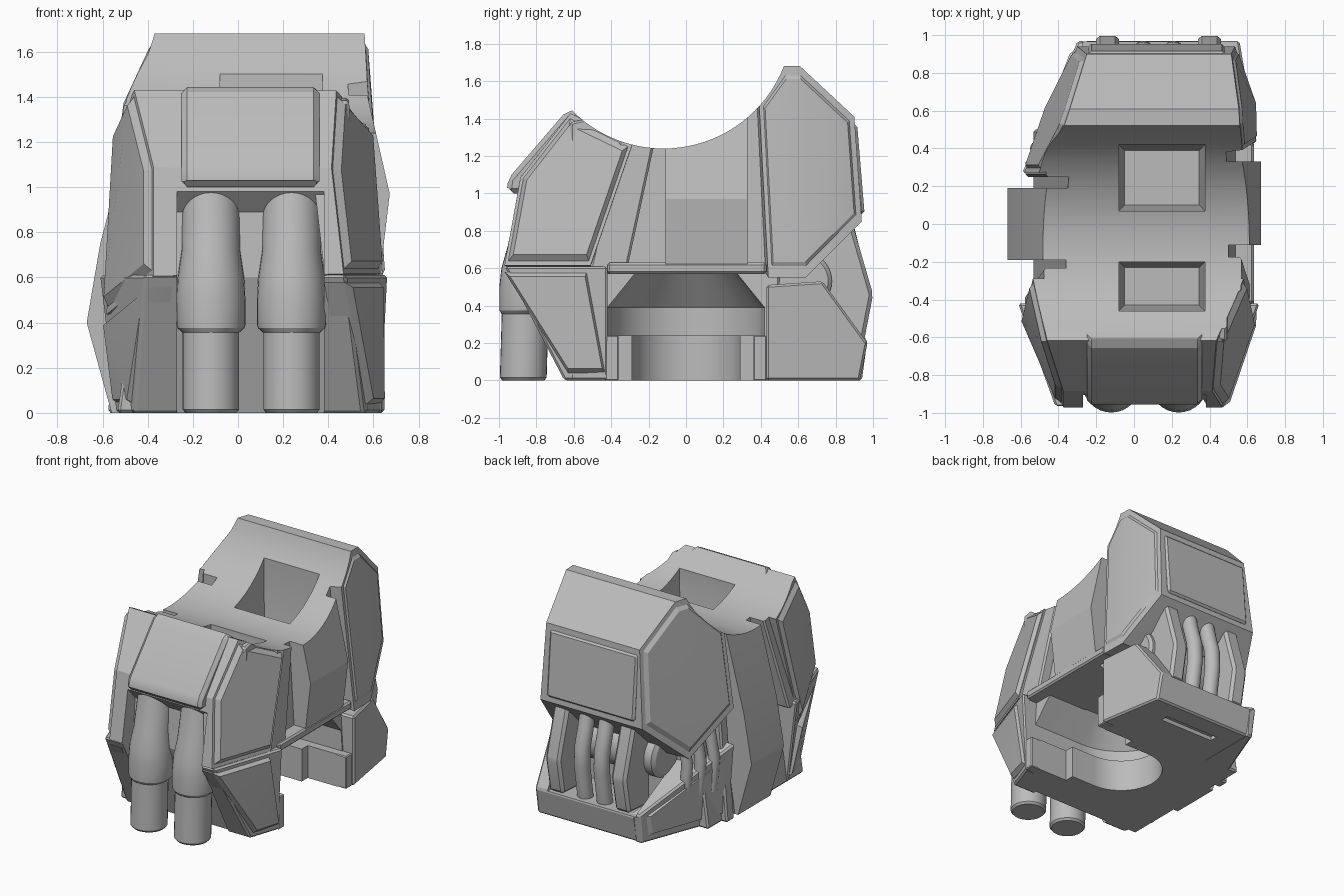
import bpy, bmesh, math
from mathutils import Vector

if "Cube" in bpy.data.objects:
    bpy.data.objects.remove(bpy.data.objects["Cube"])

grey = bpy.data.materials.new("plain grey")
grey.use_nodes = True
grey.diffuse_color = (0.5, 0.5, 0.5, 1)
bsdf = next(n for n in grey.node_tree.nodes if n.type == 'BSDF_PRINCIPLED')
bsdf.inputs["Base Color"].default_value = (0.5, 0.5, 0.5, 1)


def finish(bm, name):
    bmesh.ops.recalc_face_normals(bm, faces=bm.faces[:])
    mesh = bpy.data.meshes.new(name)
    bm.to_mesh(mesh)
    bm.free()
    mesh.materials.append(grey)
    ob = bpy.data.objects.new(name, mesh)
    bpy.context.scene.collection.objects.link(ob)
    return ob


def plane(x, y0, z0, by, cz):
    """Slanted side: x as a function of y and z."""
    return lambda y, z: x + by * (y - y0) + cz * (z - z0)


def flat(x):
    return plane(x, 0, 0, 0, 0)


def prism(name, profile, left, right, bevel=0.012):
    """Side profile (y, z) spanned between two slanted side planes."""
    bm = bmesh.new()
    caps = [[bm.verts.new((f(y, z), y, z)) for y, z in profile] for f in (left, right)]
    for c in caps:
        bm.faces.new(c)
    n = len(profile)
    for i in range(n):
        j = (i + 1) % n
        bm.faces.new((caps[0][i], caps[0][j], caps[1][j], caps[1][i]))
    bmesh.ops.recalc_face_normals(bm, faces=bm.faces[:])
    if bevel:
        bmesh.ops.bevel(bm, geom=bm.edges[:], offset=bevel, segments=1,
                        affect='EDGES', clamp_overlap=True)
    return finish(bm, name)


def hull(name, points):
    bm = bmesh.new()
    for p in points:
        bm.verts.new(p)
    bmesh.ops.convex_hull(bm, input=bm.verts[:])
    bmesh.ops.dissolve_limit(bm, angle_limit=0.02, verts=bm.verts[:], edges=bm.edges[:])
    return finish(bm, name)


def resize(pts, factor, dx):
    """Scale an outline about its middle and shift it along x."""
    mid = sum((Vector(p) for p in pts), Vector()) / len(pts)
    return [mid + (Vector(p) - mid) * factor + Vector((dx, 0, 0)) for p in pts]


def panel(name, pts, side):
    """Raised side panel with a chamfered rim."""
    return hull(name, resize(pts, .91, 0) + resize(pts, 1, -.03 * side) + resize(pts, 1, -.12 * side))


def tube(name, rings, seg=24, axis='Z'):
    """Stacked rings: (centre, radius)."""
    bm = bmesh.new()
    loops = []
    for c, r in rings:
        loop = []
        for k in range(seg):
            a = 2 * math.pi * k / seg
            u, v = r * math.cos(a), r * math.sin(a)
            loop.append(bm.verts.new(Vector(c) + Vector((0, u, v) if axis == 'X' else (u, v, 0))))
        loops.append(loop)
    for a, b in zip(loops, loops[1:]):
        for k in range(seg):
            j = (k + 1) % seg
            bm.faces.new((a[k], a[j], b[j], b[k]))
    bm.faces.new(loops[0])
    bm.faces.new(loops[-1])
    return finish(bm, name)


def cut(targets, cutters):
    for ob in targets:
        for c in cutters:
            m = ob.modifiers.new("cut", 'BOOLEAN')
            m.operation, m.solver, m.object = 'DIFFERENCE', 'EXACT', c
        bpy.context.view_layer.update()
        dg = bpy.context.evaluated_depsgraph_get()
        mesh = bpy.data.meshes.new_from_object(ob.evaluated_get(dg))
        ob.modifiers.clear()
        ob.data = mesh


# Central body
core = prism("core_body", [(-.62, 0), (-.62, 1.38), (.5, 1.62), (.5, 0)],
             plane(-.36, 0, 1.24, 0, .14), plane(.5, 0, 1.24, 0, -.06))

# Front armour with raised side panels
upper_l = [(.47, -.62, 1.4), (.605, -.31, 1.25), (.65, -.52, .64), (.5, -.95, .64), (.45, -.87, 1.08)]
upper_r = [(-.49, -.62, 1.4), (-.56, -.31, 1.25), (-.605, -.5, .47), (-.41, -.95, .63), (-.41, -.87, 1.08)]
lower_l = [(.5, -.97, .58), (.65, -.53, .58), (.655, -.43, .04), (.6, -.63, .04)]
lower_r = [(-.41, -.95, .56), (-.605, -.5, .4), (-.56, -.43, .04), (-.49, -.63, .04)]
front = hull("front_armour", resize(upper_l, 1.07, -.03) + resize(upper_r, 1.07, .03))
front_low = prism("front_lower_armour", [(-.97, .61), (-.65, 0), (-.42, 0), (-.42, .61)],
                  plane(-.57, -.53, .57, -.36, -.12), plane(.625, -.53, .57, .34, .05))
brow = prism("front_brow", [(-.5, 1.45), (-.64, 1.44), (-.95, 1.08), (-.96, 1.0), (-.5, 1.0)],
             flat(-.25), flat(.36), bevel=.025)
front_panels = [panel("front_panel_left", upper_l, 1), panel("front_panel_right", upper_r, -1)]
panel("lower_panel_left", lower_l, 1)
panel("lower_panel_right", lower_r, -1)
strips = [prism("side_strip_" + side, [(-.52, .57), (-.33, 1.4), (end, 1.4), (end - .18, .57)], a, b)
          for side, end, a, b in (("left", -.14, flat(.3), plane(.565, 0, 1.3, 0, -.07)),
                                  ("right", -.2, plane(-.47, 0, 1.3, 0, .15), flat(-.3)))]

# Side blocks
block_l = hull("side_block_left", [(x, y, z) for y in (-.11, .33) for x, z in
               ((.3, 1.42), (.57, 1.42), (.59, 1.3), (.672, .97), (.63, .62), (.3, .62))])
prism("side_sill", [(-.42, .57), (-.42, .63), (.43, .63), (.43, .57)], flat(.2), flat(.635))
for side, y in (("front", -.395), ("rear", .395)):
    prism("socket_lip_" + side, [(y - .035, 0), (y - .035, .24), (y + .035, .24), (y + .035, 0)],
          flat(.2), flat(.635), bevel=.006)
block_r = hull("side_block_right", [(x, y, z) for y in (-.19, .19) for x, z in
               ((-.33, 1.4), (-.44, 1.4), (-.61, .75), (-.67, .4), (-.56, 0), (-.33, 0))])
rib_r = prism("side_rib_right", [(.25, 0), (.25, 1.5), (.34, 1.5), (.34, 0)],
              plane(-.46, 0, 1.44, 0, .08), flat(-.33))

# Rear upper block with raised side panels
rear_l = [(.57, .39, 1.5), (.56, .52, 1.68), (.555, .61, 1.68), (.515, .9, 1.41),
          (.535, .94, .85), (.64, .64, .55), (.645, .44, .55)]
rear_r = [(-.5, .27, 1.4), (-.37, .52, 1.68), (-.34, .61, 1.68), (-.25, .9, 1.41),
          (-.3, .94, .85), (-.46, .62, .55), (-.58, .27, .83)]
rear = hull("rear_upper_block", rear_l + rear_r)
rear_panels = [panel("rear_panel_left", resize(rear_l, .95, .015), 1),
               panel("rear_panel_right", resize(rear_r, .95, -.02), -1)]
prism("rear_back_panel", [(.87, 1.37), (.915, 1.37), (.955, .89), (.9, .89)],
      flat(-.24), flat(.48), bevel=.015)

# Rear lower block: a ledge between two cheeks
foot = prism("rear_lower_block", [(.43, 0), (.43, .51), (.73, .53), (.97, .2), (.93, 0)],
             flat(-.26), plane(.65, .43, 0, -.17, 0))
cheek = prism("rear_cheek_right", [(.27, 0), (.27, .57), (.97, .22), (.94, 0)],
              plane(-.56, .3, .3, .38, -.08), flat(-.24))
panel("cheek_panel_right", [(-.575, .3, .5), (-.33, .93, .2), (-.33, .9, .05), (-.55, .3, .05)], -1)

# Rear fins, hoses and pivot
for side, x in (("right", -.14), ("left", .4)):
    prism("rear_fin_" + side, [(.7, .88), (.89, .84), (1.0, .46), (.95, .2), (.7, .18)],
          flat(x - .06), flat(x + .06), bevel=.02)
for i, x in enumerate((.05, .21)):
    tube("rear_hose_%d" % i, [((x, .82, .92), .055), ((x, .87, .72), .055), ((x, .91, .58), .055),
                              ((x, .915, .44), .055), ((x, .87, .15), .055)], 24)
tube("pivot_disc", [((-.28, .62, .53), .13), ((-.26, .62, .53), .16), ((.48, .62, .53), .16),
                    ((.5, .62, .53), .14)], 40, 'X')
for i, (x, y) in enumerate(((-.49, .4), (-.45, .5), (-.41, .6))):
    tube("side_hose_%d" % i, [((x, y, .25), .04), ((x - .02, y, .5), .04), ((x + .04, y, .82), .04)])

# Front pistons, leaning back under the brow
for side, x in (("right", -.12), ("left", .237)):
    rows = [(.112, 0, -.87), (.125, .015, -.87), (.125, .355, -.86), (.148, .375, -.85),
            (.153, .39, -.845), (.153, .5, -.845), (.147, .6, -.84), (.13, .72, -.823), (.128, 1.02, -.762)]
    tube("front_piston_" + side, [((x, y, z), r) for r, z, y in rows], 32)

# Cutters: saddle, top pockets, piston recess, rear well, underside groove
saddle = tube("saddle_cutter", [((-1, -.12, 1.93), .69), ((1, -.12, 1.93), .69)], 96, 'X')
well = prism("well_cutter", [(.62, .2), (.62, .9), (1.2, .9), (1.2, .2)], flat(-.27), flat(.46), bevel=0)
groove = prism("groove_cutter", [(.72, -.1), (.72, .03), (.78, .03), (.78, -.1)],
               flat(-.1), flat(.35), bevel=0)
recess = prism("recess_cutter", [(-1.2, 1.03), (-.95, 1.03), (-.82, .89), (-.84, .6), (-.58, -.1), (-1.2, -.1)],
               flat(-.27), flat(.38), bevel=0)


def pocket(name, y0, y1):
    return hull(name, [(x, y, z) for z, t in ((1.7, 0), (1.2, 0), (.98, .03))
                       for x in (-.08 + t, .375 - t) for y in (y0 + t, y1 - t)])


pockets = [pocket("rear_pocket_cutter", .07, .42), pocket("front_pocket_cutter", -.46, -.2)]


def socket(name, levels):
    """Round-ended slot open toward the left side: levels of (half width, z)."""
    pts = []
    for r, z in levels:
        pts += [(1, -r, z), (1, r, z)]
        for k in range(25):
            a = math.pi * (.5 + k / 24)
            pts.append((.12 + r * math.cos(a), r * math.sin(a), z))
    return hull(name, pts)


sockets = [socket("slot_cutter", [(.29, -.1), (.29, .3)]),
           socket("socket_cutter", [(.42, .24), (.42, .39), (.27, .575)]),
           prism("mouth_cutter", [(-.36, -.1), (-.36, .25), (.36, .25), (.36, -.1)],
                 flat(.32), flat(1), bevel=0)]

cut([core], [saddle, recess] + pockets + sockets)
cut([front, brow], [saddle, recess] + pockets)
cut([front_low], [recess])
cut([rear, block_l, block_r, rib_r] + strips + front_panels + rear_panels, [saddle] + pockets)
cut([foot, cheek], [well, groove])
for c in [saddle, recess, well, groove] + pockets + sockets:
    bpy.data.objects.remove(c)

# Smooth round parts, keep edges sharp
bpy.ops.object.select_all(action='DESELECT')
for ob in bpy.context.scene.objects:
    if ob.type == 'MESH':
        ob.select_set(True)
        bpy.context.view_layer.objects.active = ob
bpy.ops.object.shade_smooth_by_angle(angle=math.radians(18))
